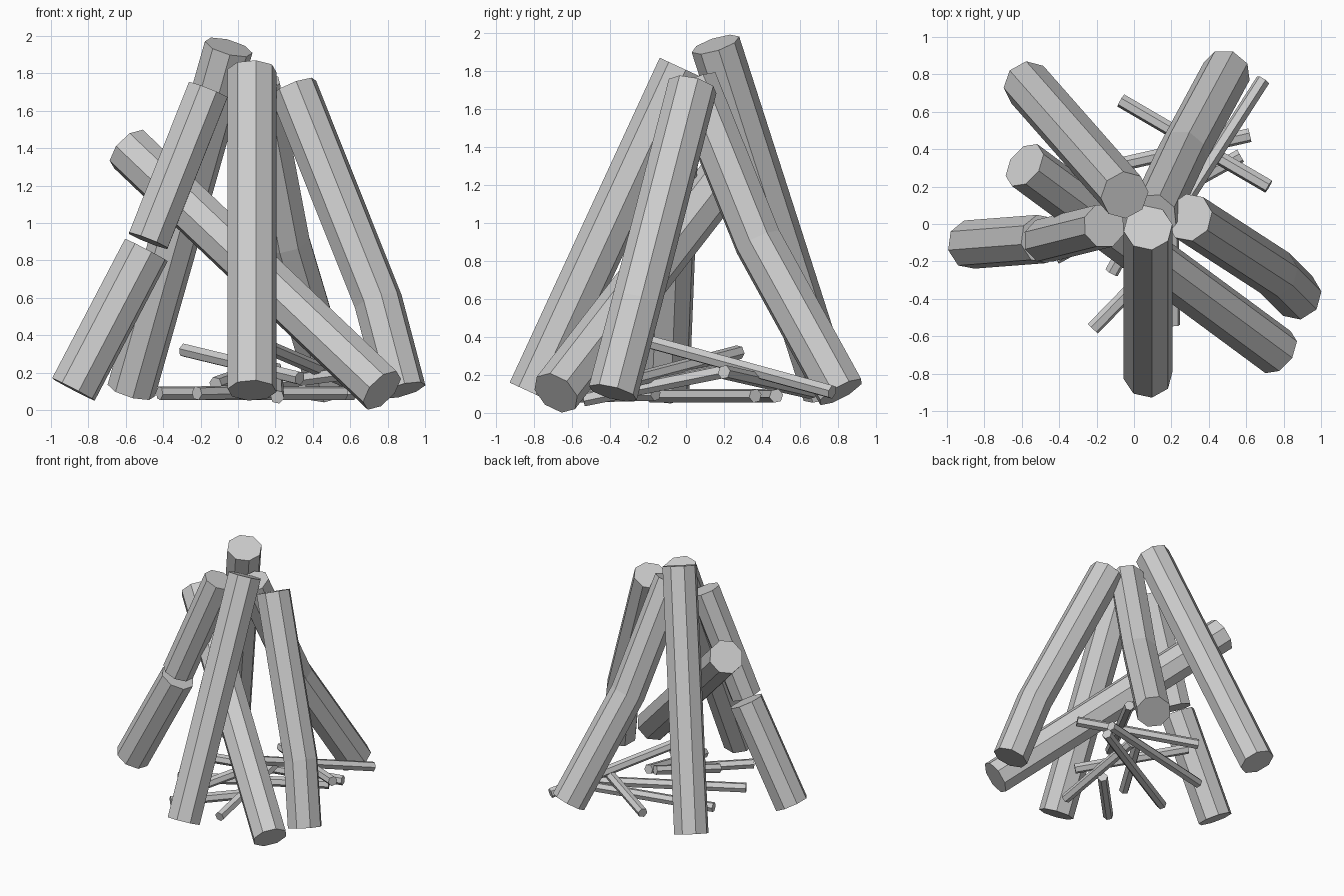
import bpy, bmesh, math
from mathutils import Vector

if "Cube" in bpy.data.objects:
    bpy.data.objects.remove(bpy.data.objects["Cube"])


def rod(name, pts, r, sides):
    """Faceted rod along a path, with mitred bends and flat ends."""
    pts = [Vector(p) for p in pts]
    segs = [(b - a).normalized() for a, b in zip(pts, pts[1:])]
    side = segs[0].cross(Vector((0, 0, 1))).normalized()
    bm = bmesh.new()
    rings = []
    for i, p in enumerate(pts):
        a = segs[max(i - 1, 0)]
        b = segs[min(i, len(segs) - 1)]
        t = (a + b).normalized()
        u = (side - t * side.dot(t)).normalized()
        v = t.cross(u)
        ring = []
        for k in range(sides):
            ang = 2 * math.pi * (k + 0.2) / sides
            ring.append(bm.verts.new(p + (u * math.cos(ang) + v * math.sin(ang)) * r))
        rings.append(ring)
    for lo, hi in zip(rings, rings[1:]):
        for k in range(sides):
            j = (k + 1) % sides
            bm.faces.new((lo[k], lo[j], hi[j], hi[k]))
    bm.faces.new(rings[0][::-1])
    bm.faces.new(rings[-1])
    bmesh.ops.recalc_face_normals(bm, faces=bm.faces[:])
    me = bpy.data.meshes.new(name)
    bm.to_mesh(me)
    bm.free()
    ob = bpy.data.objects.new(name, me)
    bpy.context.collection.objects.link(ob)
    return ob


# Large logs leaning into a cone
logs = {
    "front_log": [(0.075, -0.81, 0.105), (0.075, -0.02, 1.815)],
    "back_left_log": [(-0.57, 0.745, 0.105), (-0.05, 0.155, 1.94)],
    "back_right_bent_log": [(0.495, 0.815, 0.11), (0.26, 0.38, 0.9), (0.1, 0.04, 1.74)],
    "right_bent_log": [(0.875, -0.385, 0.105), (0.75, -0.26, 0.58), (0.295, 0.035, 1.72)],
    "left_broken_log_lower": [(-0.88, -0.11, 0.11), (-0.49, -0.08, 0.855)],
    "left_broken_log_upper": [(-0.48, -0.09, 0.905), (-0.16, -0.01, 1.71)],
    "fallen_diagonal_log": [(0.77, -0.685, 0.105), (-0.585, 0.315, 1.395)],
}
for name, path in logs.items():
    rod(name, path, 0.12 if name.endswith("upper") else 0.132, 8)

# Thin kindling sticks underneath
sticks = [
    [(-0.07, 0.66, 0.11), (0.72, 0.2, 0.215)],
    [(0.69, 0.77, 0.11), (0.08, -0.18, 0.37)],
    [(-0.42, 0.24, 0.09), (0.62, 0.475, 0.09)],
    [(-0.42, -0.18, 0.09), (0.57, 0.365, 0.09)],
    [(-0.22, -0.56, 0.09), (0.17, -0.16, 0.1)],
    [(-0.12, -0.26, 0.14), (0.14, 0.2, 0.23)],
    [(0.21, -0.54, 0.07), (0.2, 0.2, 0.22)],
    [(0.33, -0.29, 0.17), (-0.29, 0.28, 0.32)],
]
for i, path in enumerate(sticks):
    rod("kindling_stick_%d" % (i + 1), path, 0.038, 6)
